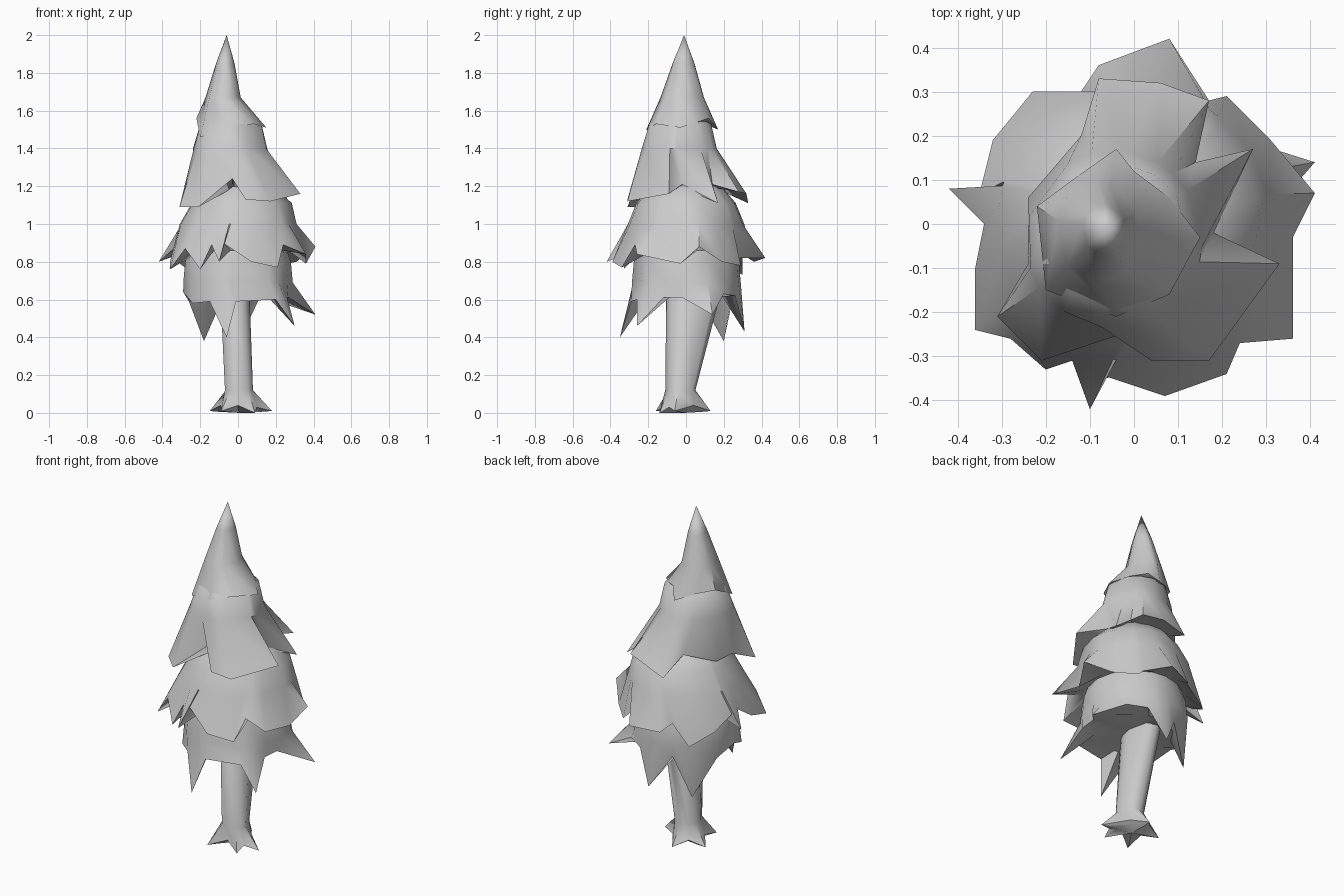
import bpy, bmesh, math
from mathutils import Vector

cube = bpy.data.objects.get("Cube")
if cube:
    bpy.data.objects.remove(cube, do_unlink=True)

grey = bpy.data.materials.new("plain grey")
grey.use_nodes = True
grey.diffuse_color = (0.6, 0.6, 0.6, 1)
grey.node_tree.nodes["Principled BSDF"].inputs["Base Color"].default_value = (0.6, 0.6, 0.6, 1)


def loft(name, rings):
    """Skin a stack of equal-length rings; a one-point ring closes to a tip."""
    bm = bmesh.new()
    rows = [[bm.verts.new(p) for p in ring] for ring in rings]
    for a, b in zip(rows, rows[1:]):
        n = max(len(a), len(b))
        for i in range(n):
            j = (i + 1) % n
            if len(a) == 1:
                bm.faces.new((a[0], b[i], b[j]))
            elif len(b) == 1:
                bm.faces.new((a[j], a[i], b[0]))
            else:
                bm.faces.new((a[i], b[i], b[j], a[j]))
    bmesh.ops.recalc_face_normals(bm, faces=bm.faces)
    mesh = bpy.data.meshes.new(name)
    bm.to_mesh(mesh)
    bm.free()
    mesh.materials.append(grey)
    obj = bpy.data.objects.new(name, mesh)
    bpy.context.collection.objects.link(obj)
    bpy.ops.object.select_all(action='DESELECT')
    bpy.context.view_layer.objects.active = obj
    obj.select_set(True)
    bpy.ops.object.shade_smooth_by_angle(angle=math.radians(55))


def ring(angles, cx, cy, z, rx, ry=None):
    ry = rx if ry is None else ry
    return [Vector((cx + rx * math.cos(a), cy + ry * math.sin(a), z)) for a in angles]


def angles_of(points):
    centre = sum(points, Vector()) / len(points)
    return [math.atan2(p.y - centre.y, p.x - centre.x) for p in points]


def tier(name, apex, shoulders, hem_cm, floor):
    """Branch skirt: tip, round shoulder rings, ragged hem, shallow underside."""
    hem = [Vector(p) / 100 for p in hem_cm]
    angles = angles_of(hem)
    rings = [[Vector(apex)]]
    rings += [ring(angles, *s) for s in shoulders]
    rings += [hem, ring(angles, *floor), [Vector(floor[:3])]]
    loft(name, rings)


# Branch tiers, hem points in hundredths, counter-clockwise
tier("top_branches", (-0.06, -0.01, 2.0),
     [(-0.068, -0.013, 1.85, 0.05, 0.058), (-0.08, -0.02, 1.67, 0.095, 0.115)],
     [(15, -3, 151), (8, 6, 154), (0, 12, 156), (-4, 17, 150), (-14, 10, 154),
      (-22, 4, 156), (-20, -15, 146), (-4, -21, 150), (8, -16, 153)],
     (-0.04, -0.02, 1.54, 0.13))

tier("upper_branches", (-0.04, -0.03, 1.62),
     [(-0.04, -0.03, 1.53, 0.165), (-0.045, -0.035, 1.4, 0.2)],
     [(33, -9, 116), (18, -2, 121), (27, 17, 111), (14, 14, 121), (17, 28, 117),
      (6, 32, 116), (-8, 33, 111), (-12, 20, 121), (-24, 6, 115), (-24, -9, 114),
      (-31, -21, 109), (-21, -31, 109), (-3, -25, 124), (4, -31, 113), (17, -31, 112)],
     (0, 0, 1.19, 0.18))

tier("middle_branches", (0, 0, 1.26),
     [(0, 0, 1.21, 0.18), (0.02, 0, 1.11, 0.265), (0, 0, 1.0, 0.31)],
     [(41, 7, 88), (31, 19, 80), (21, 29, 78), (17, 28, 82), (8, 42, 82),
      (-8, 36, 80), (-12, 30, 84), (-23, 30, 73), (-32, 19, 80), (-35, 7, 87),
      (-42, 8, 80), (-34, 0, 87), (-36, -10, 80), (-36, -24, 76), (-28, -26, 87),
      (-20, -33, 76), (-14, -31, 89), (-10, -42, 80), (-8, -34, 90), (7, -39, 80),
      (21, -34, 77), (24, -27, 89), (36, -26, 84), (36, -3, 79)],
     (0, 0, 0.86, 0.27))

tier("lower_branches", (0, 0, 0.98),
     [(0, 0, 0.92, 0.24), (0, 0, 0.8, 0.28), (0, 0, 0.69, 0.29)],
     [(27, -2, 61), (41, 14, 52), (22, 20, 63), (12, 26, 62), (3, 31, 43),
      (-8, 24, 61), (-18, 20, 38), (-26, 8, 59), (-29, -4, 64), (-24, -18, 58),
      (-15, -26, 59), (-6, -35, 40), (-1, -29, 59), (20, -26, 60), (30, -26, 46),
      (26, -12, 61)],
     (0, 0, 0.615, 0.21))

# Leaning trunk that flares into pointed roots
roots = [Vector(p) / 100 for p in
         [(18, -6, 1), (6, 4, 4), (0, 13, 1), (-6, 6, 4), (-15, 3, 1),
          (-9, -5, 4), (-9, -16, 1), (0, -10, 4), (9, -14, 0), (10, -9, 3)]]
sole = [Vector((p.x * 0.7, p.y * 0.7, p.z * 0.6)) for p in roots]
sides = angles_of(roots)
loft("trunk", [[Vector((-0.015, 0.04, 0.72))],
               ring(sides, -0.015, 0.035, 0.6, 0.078, 0.14),
               ring(sides, 0.005, -0.03, 0.12, 0.075, 0.08),
               roots, sole, [Vector((0.01, -0.01, 0))]])
